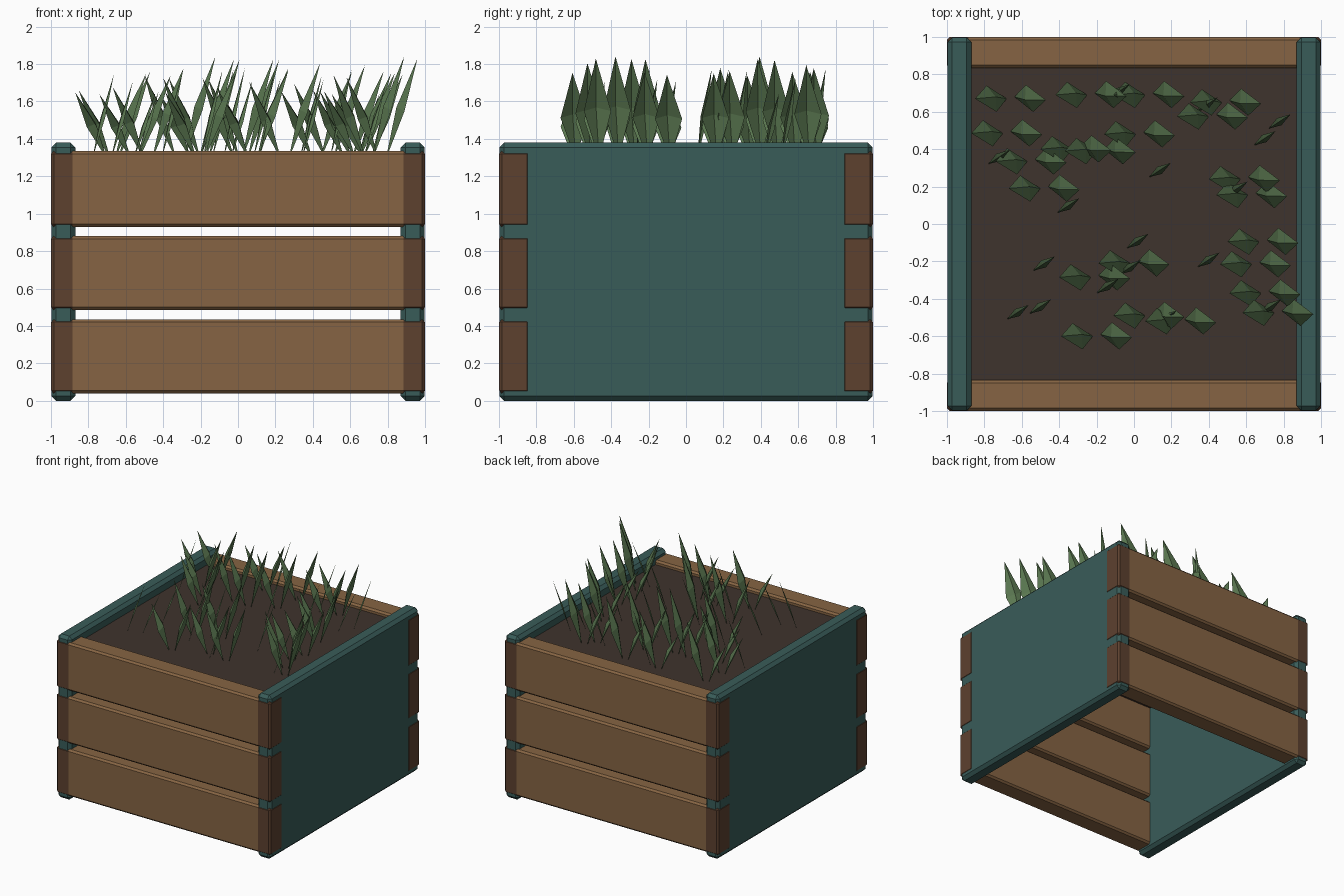
import bpy, bmesh, math, random
from mathutils import Vector

if "Cube" in bpy.data.objects:
    bpy.data.objects.remove(bpy.data.objects["Cube"])
random.seed(4)


def mat(name, rgb):
    m = bpy.data.materials.new(name)
    lin = [((c / 255 + 0.055) / 1.055) ** 2.4 for c in rgb]
    m.diffuse_color = (*lin, 1)
    m.use_nodes = True
    m.node_tree.nodes["Principled BSDF"].inputs["Base Color"].default_value = m.diffuse_color
    return m


WOOD = mat("wood", (134, 100, 67))
DARK = mat("stained_wood", (93, 65, 47))
TEAL = mat("teal_paint", (57, 92, 89))
SOIL = mat("soil", (63, 51, 45))
LEAF = mat("leaf_green", (90, 119, 80))


def finish(bm, name, mats):
    me = bpy.data.meshes.new(name)
    bm.to_mesh(me)
    bm.free()
    for m in mats:
        me.materials.append(m)
    ob = bpy.data.objects.new(name, me)
    bpy.context.collection.objects.link(ob)
    return ob


def box(lo, hi, bevel):
    bm = bmesh.new()
    bmesh.ops.create_cube(bm, size=1)
    for v in bm.verts:
        v.co = Vector([(a + b) / 2 + c * (b - a) for a, b, c in zip(lo, hi, v.co)])
    bmesh.ops.bevel(bm, geom=bm.edges[:], offset=bevel, segments=1,
                    affect='EDGES', profile=0.5)
    return bm


# painted side panels
for name, s in (("left_panel", -1), ("right_panel", 1)):
    a, b = sorted((s * 0.87, s * 0.997))
    finish(box((a, -0.997, 0), (b, 0.997, 1.38), 0.025), name, [TEAL])

# front and back planks with stained ends
for side, s in (("front", -1), ("back", 1)):
    for i, (z0, z1) in enumerate(((0.04, 0.435), (0.485, 0.88), (0.93, 1.335))):
        a, b = sorted((s * 0.835, s * 1.0))
        bm = box((-1, a, z0), (1, b, z1), 0.015)
        for x in (-0.885, 0.885):
            bmesh.ops.bisect_plane(bm, geom=bm.verts[:] + bm.edges[:] + bm.faces[:],
                                   plane_co=(x, 0, 0), plane_no=(1, 0, 0))
        for f in bm.faces:
            f.material_index = int(abs(f.calc_center_median().x) > 0.885)
        finish(bm, f"{side}_plank_{i + 1}", [WOOD, DARK])

# soil surface
bm = bmesh.new()
bm.faces.new([bm.verts.new((x * 0.88, y * 0.84, 1.3))
              for x, y in ((-1, -1), (1, -1), (1, 1), (-1, 1))])
finish(bm, "soil", [SOIL])


def leaf(bm, base, angle, lean, height, width, twist=0.36):
    """Folded kite leaf: four facets around a raised middle point."""
    axis = Vector((math.cos(angle) * lean, math.sin(angle) * lean, height))
    t = angle + math.pi / 2 + twist
    s = Vector((math.cos(t), math.sin(t), 0)) * width / 2
    n = axis.cross(s).normalized()
    base = Vector(base)
    ring = [bm.verts.new(p) for p in (base, base + axis * 0.48 - s,
                                      base + axis, base + axis * 0.48 + s)]
    mid = bm.verts.new(base + axis * 0.5 + n * width * 0.2)
    for i in range(4):
        bm.faces.new((ring[i], ring[(i + 1) % 4], mid))


# two-leaf plants, one leaf leaning each way
PLANTS = [(-.66, .67), (-.23, .69), (.08, .69), (-.68, .485), (-.55, .335),
          (-.48, .19), (-.31, .40), (-.18, .39), (.03, .48), (.42, .575),
          (.49, .65), (.59, .24), (.63, .155), (.69, -.095), (.65, -.215),
          (.70, -.37), (.77, -.475), (-.21, -.285), (0, -.21), (-.20, -.60),
          (.08, -.49), (.25, -.52)]
bm = bmesh.new()
for x, y in PLANTS:
    h = random.uniform(0.34, 0.46)
    leaf(bm, (x - 0.02, y, 1.29), math.pi, 0.17, h, 0.15)
    leaf(bm, (x + 0.02, y + 0.01, 1.29), -0.1, 0.17, h + 0.1, 0.15)
finish(bm, "paired_leaves", [LEAF])

# narrow single blades
BLADES = [(-.72, .36), (.14, .29), (-.35, .10), (.70, .46), (.78, .55),
          (.39, .64), (.02, -.09), (-.48, -.21), (-.62, -.47), (-.50, -.44),
          (-.02, -.23), (-.14, -.33), (.40, -.19), (.73, -.44), (-.08, .71),
          (.17, -.50), (.55, .19)]
bm = bmesh.new()
for x, y in BLADES:
    leaf(bm, (x - 0.06, y - 0.04, 1.29), 0.58, 0.14,
         random.uniform(0.34, 0.5), 0.045, 0)
finish(bm, "single_blades", [LEAF])
